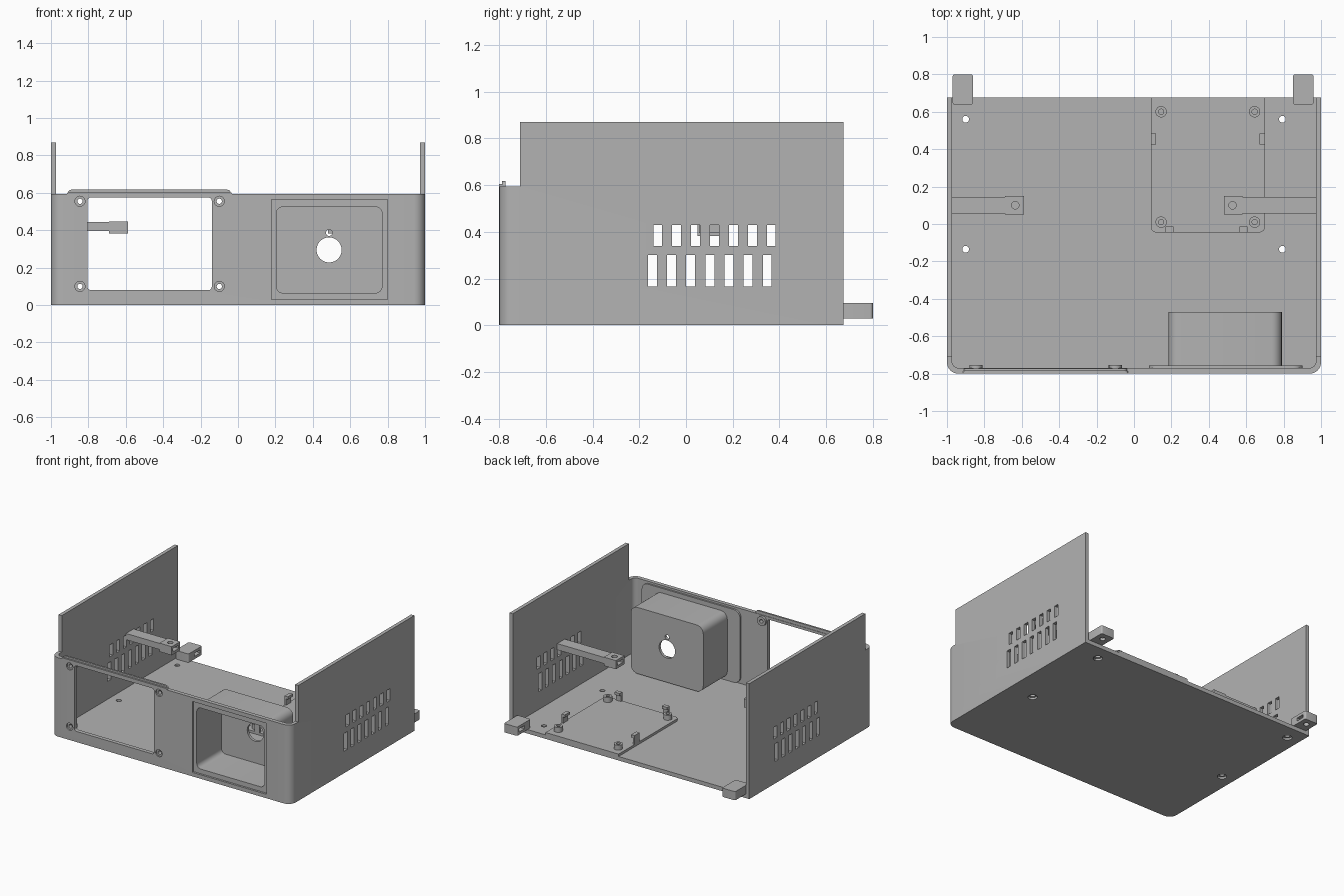
import bpy, bmesh, math
from mathutils import Matrix, Vector

if "Cube" in bpy.data.objects:
    bpy.data.objects.remove(bpy.data.objects["Cube"])

GREY = (0.45, 0.45, 0.45, 1)
mat = bpy.data.materials.new("plain_grey")
mat.use_nodes = True
mat.diffuse_color = GREY
mat.node_tree.nodes["Principled BSDF"].inputs["Base Color"].default_value = GREY


def finish(name, bm):
    mesh = bpy.data.meshes.new(name)
    bmesh.ops.recalc_face_normals(bm, faces=bm.faces)
    bm.to_mesh(mesh)
    bm.free()
    mesh.materials.append(mat)
    ob = bpy.data.objects.new(name, mesh)
    bpy.context.collection.objects.link(ob)
    return ob


def box(name, x, y, z, radius=0, axis=2, keep=lambda p: True, segs=6):
    """Block from ranges; edges along one axis can be rounded."""
    lo, hi = Vector((x[0], y[0], z[0])), Vector((x[1], y[1], z[1]))
    bm = bmesh.new()
    bmesh.ops.create_cube(bm, size=1)
    bmesh.ops.transform(bm, verts=bm.verts, matrix=Matrix.Translation((lo + hi) / 2)
                        @ Matrix.Diagonal((*(hi - lo), 1)))
    if radius:
        edges = []
        for e in bm.edges:
            a, b = (v.co for v in e.verts)
            if abs((a - b)[axis]) > 1e-5 and keep((a + b) / 2):
                edges.append(e)
        bmesh.ops.bevel(bm, geom=edges, offset=radius, segments=segs,
                        profile=0.5, affect='EDGES')
    return finish(name, bm)


def cyl(name, centre, r, depth, axis=2, sides=32):
    bm = bmesh.new()
    bmesh.ops.create_cone(bm, cap_ends=True, segments=sides, radius1=r, radius2=r, depth=depth)
    turn = Matrix.Rotation(math.pi / 2, 4, 'X') if axis == 1 else Matrix()
    bmesh.ops.transform(bm, verts=bm.verts, matrix=Matrix.Translation(centre) @ turn)
    return finish(name, bm)


def cut(ob, *cutters, op='DIFFERENCE'):
    """Apply booleans in turn and remove the cutters."""
    for c in cutters:
        mod = ob.modifiers.new("cut", 'BOOLEAN')
        mod.operation, mod.solver, mod.object = op, 'EXACT', c
        dg = bpy.context.evaluated_depsgraph_get()
        mesh = bpy.data.meshes.new_from_object(ob.evaluated_get(dg))
        ob.modifiers.clear()
        ob.data = mesh
        bpy.data.objects.remove(c)
    return ob


def front_edge(p):
    return p.y < 0


# Shell: floor, side walls and lower front wall
shell = box("case_shell", (-1, 1), (-0.8, 0.675), (0, 0.87), 0.06, keep=front_edge)
cut(shell,
    box("c", (-0.973, 0.973), (-0.77, 1), (0.03, 1), 0.035, keep=front_edge),
    box("c", (-2, 2), (-1, -0.71), (0.595, 1)))

# Two rows of vent slots through both side walls
for start, step, z in ((-0.14, 0.081, (0.34, 0.43)), (-0.163, 0.082, (0.165, 0.3))):
    for i in range(7):
        y = start + i * step
        cut(shell, box("c", (-1.1, 1.1), (y, y + 0.038), z))

# Floor screw holes with counterbores underneath
for x in (-0.9, 0.793):
    for y in (-0.135, 0.56):
        cut(shell, cyl("c", (x, y, 0), 0.018, 0.2), cyl("c", (x, y, 0), 0.032, 0.03))

# Front display window, and stepped recess for the cup
cut(shell,
    box("c", (-0.805, -0.14), (-1, -0.7), (0.08, 0.575), 0.018, 1),
    box("c", (0.18, 0.8), (-1, -0.785), (0.03, 0.565)),
    box("c", (0.205, 0.77), (-1, -0.7), (0.065, 0.525), 0.035, 1))

# Display screw bosses
for x in (-0.845, -0.1):
    for z in (0.1, 0.555):
        cut(shell, cyl("c", (x, -0.79, z), 0.027, 0.06, 1), cyl("c", (x, -0.78, z), 0.013, 0.2, 1))
        boss = cyl("display_boss", (x, -0.771, z), 0.035, 0.036, 1)
        cut(boss, cyl("c", (x, -0.77, z), 0.014, 0.2, 1))

# Raised lip over the display window
box("lip_front", (-0.915, -0.033), (-0.8, -0.785), (0.59, 0.604), 0.01, 1, lambda p: p.z > 0.6)
box("lip_back", (-0.91, -0.038), (-0.787, -0.773), (0.59, 0.617), 0.02, 1, lambda p: p.z > 0.6)

# Cup behind the front wall, with flange and cable holes
cup = box("cup", (0.185, 0.79), (-0.775, -0.47), (0.045, 0.545), 0.055, 1)
cut(cup,
    box("flange", (0.08, 0.9), (-0.771, -0.757), (0.031, 0.58), 0.05, 1), op='UNION')
cut(cup,
    box("c", (0.205, 0.77), (-0.9, -0.49), (0.065, 0.525), 0.035, 1),
    cyl("c", (0.487, -0.48, 0.295), 0.067, 0.1, 1, 48),
    cyl("c", (0.487, -0.48, 0.387), 0.017, 0.1, 1))

# Circuit board tray with standoffs and clips
box("board_tray", (0.09, 0.7), (-0.045, 0.675), (0.025, 0.048), 0.03, keep=front_edge)
for x in (0.145, 0.645):
    for y in (0.01, 0.6):
        post = cyl("standoff", (x, y, 0.065), 0.03, 0.04)
        cut(post, cyl("c", (x, y, 0.08), 0.014, 0.05))
for x, d in ((0.09, 1), (0.7, -1)):
    box("side_clip", sorted((x, x + d * 0.014)), (0.425, 0.485), (0.045, 0.11))
    box("side_clip_hook", sorted((x, x + d * 0.028)), (0.425, 0.485), (0.095, 0.115))
for x in (0.19, 0.585):
    box("front_clip", (x - 0.022, x + 0.022), (-0.045, -0.03), (0.045, 0.11))
    box("front_clip_hook", (x - 0.022, x + 0.022), (-0.045, -0.014), (0.095, 0.115))

# Support arms with nut pockets, one on each side wall
for side, tip, neck, hole in ((-1, -0.588, -0.69, -0.635), (1, 0.48, 0.58, 0.527)):
    arm = box("support_arm", sorted((side * 0.974, neck)), (0.055, 0.145), (0.396, 0.443))
    head = box("support_arm_head", sorted((neck, tip)), (0.05, 0.15), (0.383, 0.448))
    pocket = sorted((tip - side * 0.05, tip + side * 0.08))
    cut(head, cyl("c", (hole, 0.1, 0.42), 0.02, 0.2),
        box("c", pocket, (0.067, 0.133), (0.403, 0.428)))

# Rear mounting tabs with nut pockets opening inwards
for x, inner in ((-0.915, 1), (0.905, -1)):
    tab = box("rear_tab", (x - 0.055, x + 0.055), (0.638, 0.8), (0.029, 0.095), 0.012)
    cut(tab, cyl("c", (x, 0.745, 0.03), 0.02, 0.09),
        box("c", sorted((x - inner * 0.03, x + inner * 0.1)), (0.712, 0.778), (0.05, 0.074)))

# Smooth shading with sharp edges kept
for ob in bpy.context.collection.objects:
    if ob.type == 'MESH' and ob.data.materials and ob.data.materials[0] == mat:
        ob.select_set(True)
        bpy.context.view_layer.objects.active = ob
bpy.ops.object.shade_smooth_by_angle(angle=math.radians(30))
